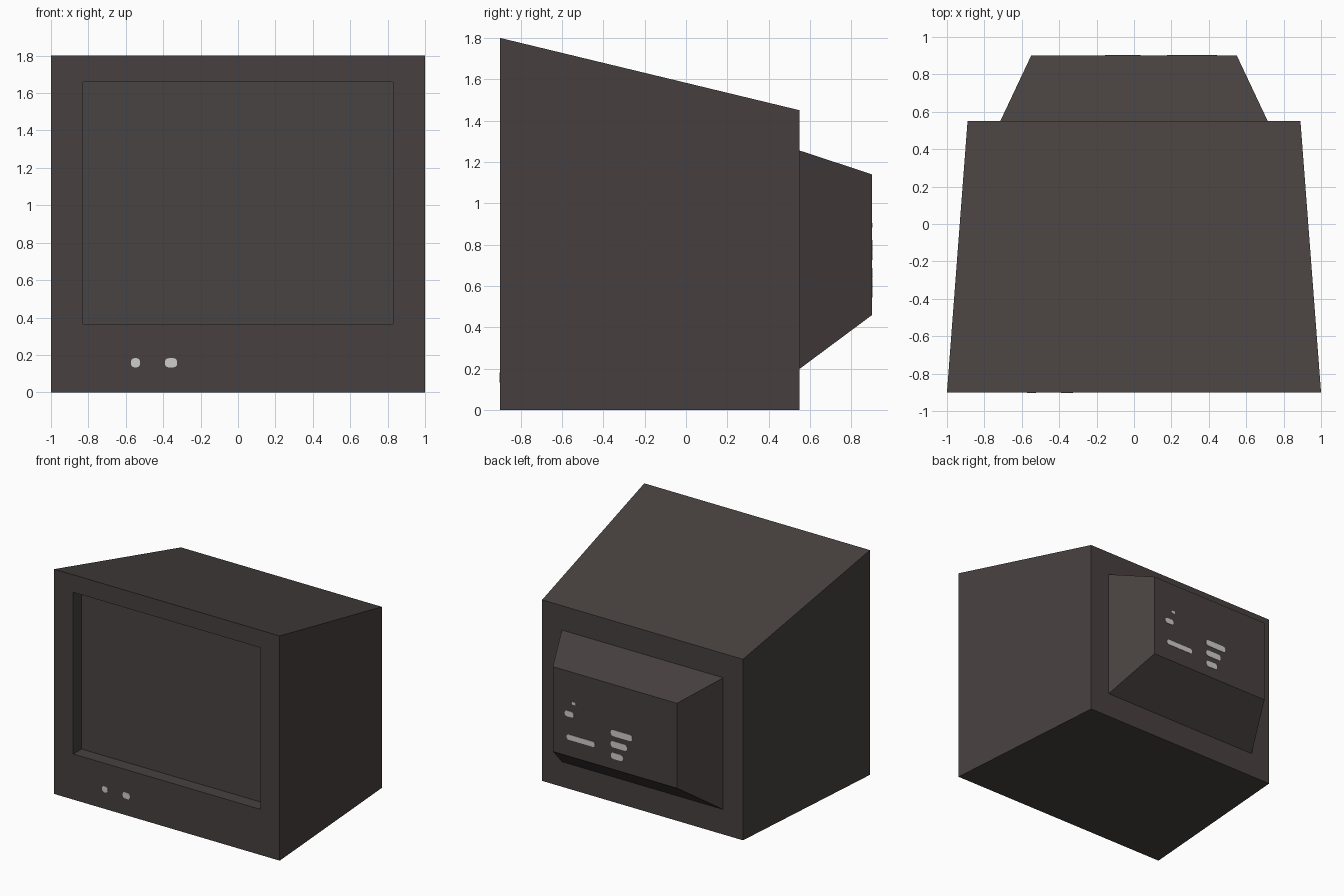
import bpy, bmesh, math

if "Cube" in bpy.data.objects:
    bpy.data.objects.remove(bpy.data.objects["Cube"])


def material(name, rgb):
    m = bpy.data.materials.new(name)
    m.diffuse_color = (*rgb, 1.0)
    m.use_nodes = True
    m.node_tree.nodes["Principled BSDF"].inputs["Base Color"].default_value = m.diffuse_color
    return m


CASING = material("dark_brown_plastic", (0.064, 0.053, 0.051))
GLASS = material("dark_grey_glass", (0.064, 0.057, 0.054))
LIGHT = material("light_grey_print", (0.62, 0.61, 0.59))


def add_object(name, bm, mat):
    bmesh.ops.recalc_face_normals(bm, faces=bm.faces[:])
    me = bpy.data.meshes.new(name)
    bm.to_mesh(me)
    bm.free()
    me.materials.append(mat)
    ob = bpy.data.objects.new(name, me)
    bpy.context.collection.objects.link(ob)
    return ob


def place(face, hx, z0, z1, y):
    """Move a quad's corners onto an upright rectangle."""
    zmid = face.calc_center_median().z
    for v in face.verts:
        v.co = (math.copysign(hx, v.co.x), y, z1 if v.co.z > zmid else z0)


def facing(bm, sign):
    return max(bm.faces, key=lambda f: sign * f.calc_center_median().y)


# Casing: tapered box with a recessed screen opening and a stepped rear hump
bm = bmesh.new()
bmesh.ops.create_cube(bm, size=2)
front, back = facing(bm, -1), facing(bm, 1)
place(front, 1.0, 0, 1.8, -0.9)
place(back, 0.89, 0, 1.45, 0.55)
bm.normal_update()


def inset_and_extrude(face, opening, end):
    bmesh.ops.inset_region(bm, faces=[face], thickness=0.1)
    place(face, *opening)
    new = bmesh.ops.extrude_discrete_faces(bm, faces=[face])["faces"][0]
    place(new, *end)
    return new


recess = inset_and_extrude(front, (0.83, 0.365, 1.66, -0.9), (0.83, 0.365, 1.66, -0.795))
inset_and_extrude(back, (0.715, 0.2, 1.255, 0.55), (0.55, 0.46, 1.14, 0.9))
bmesh.ops.recalc_face_normals(bm, faces=bm.faces[:])
bmesh.ops.delete(bm, geom=[recess], context='FACES_ONLY')
casing = add_object("casing", bm, CASING)

# Screen: flat pane closing the recess
bm = bmesh.new()
corners = [(-0.83, 0.365), (0.83, 0.365), (0.83, 1.66), (-0.83, 1.66)]
bm.faces.new([bm.verts.new((x, -0.795, z)) for x, z in corners])
screen = add_object("screen", bm, GLASS)
if screen.data.polygons[0].normal.y > 0:
    screen.data.flip_normals()


def plate(name, x, z, w, h, y, out):
    """Thin rounded plate on an upright face; out is the y direction it faces."""
    bm = bmesh.new()
    r = 0.42 * min(w, h)
    ring = []
    for k in range(16):
        q = k // 4
        a = math.radians(90 * q + 30 * (k % 4))
        sx = 1 if q in (0, 3) else -1
        sz = 1 if q < 2 else -1
        ring.append(bm.verts.new((x + sx * (w / 2 - r) + r * math.cos(a), y,
                                  z + sz * (h / 2 - r) + r * math.sin(a))))
    f = bm.faces.new(ring)
    new = bmesh.ops.extrude_face_region(bm, geom=[f])["geom"]
    for v in new:
        if isinstance(v, bmesh.types.BMVert):
            v.co.y += out * 0.003
    add_object(name, bm, LIGHT)


# Front markings under the screen
plate("front_marking_1", -0.548, 0.158, 0.05, 0.05, -0.9, -1)
plate("front_marking_2", -0.358, 0.158, 0.066, 0.05, -0.9, -1)

# Rear markings on the hump: x centre, z centre, width, height
rear = [(0.363, 0.894, 0.035, 0.022), (0.403, 0.80, 0.08, 0.045),
        (0.301, 0.614, 0.25, 0.042), (-0.06, 0.752, 0.19, 0.05),
        (-0.037, 0.662, 0.145, 0.05), (-0.02, 0.57, 0.108, 0.05)]
for i, (x, z, w, h) in enumerate(rear, 1):
    plate(f"rear_marking_{i}", x, z, w, h, 0.9, 1)
